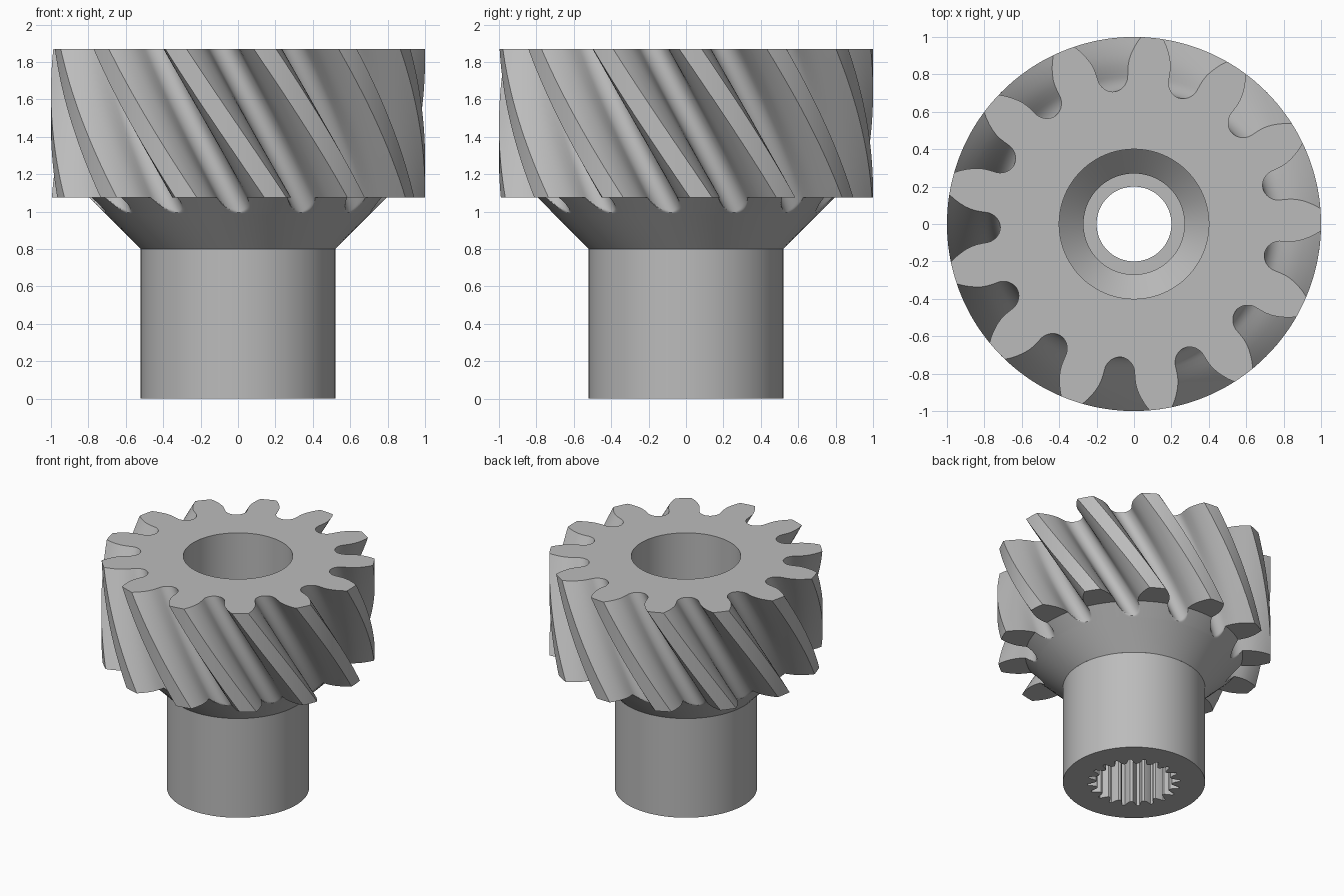
import bpy, bmesh
from math import sin, cos, radians, degrees, pi

old = bpy.data.objects.get("Cube")
if old:
    bpy.data.objects.remove(old, do_unlink=True)

steel = bpy.data.materials.new("steel grey")
steel.use_nodes = True
steel.diffuse_color = (0.5, 0.5, 0.5, 1)
steel.node_tree.nodes["Principled BSDF"].inputs["Base Color"].default_value = (0.5, 0.5, 0.5, 1)

TEETH, SPLINES = 13, 20
TOP, UNDER, NECK = 1.87, 1.075, 0.8
SHAFT_R = 0.52
TWIST = radians(31) / (TOP - UNDER)


def loft(name, rings):
    """Skin a list of rings; each ring is a list of (angle, radius, z)."""
    bm = bmesh.new()
    loops = [[bm.verts.new((r * cos(a), r * sin(a), z)) for a, r, z in ring] for ring in rings]
    for low, high in zip(loops, loops[1:]):
        n = len(low)
        for i in range(n):
            j = (i + 1) % n
            bm.faces.new((low[i], low[j], high[j], high[i]))
    bmesh.ops.remove_doubles(bm, verts=bm.verts, dist=1e-5)
    bmesh.ops.dissolve_degenerate(bm, edges=bm.edges, dist=1e-6)
    mesh = bpy.data.meshes.new(name)
    bm.to_mesh(mesh)
    bm.free()
    obj = bpy.data.objects.new(name, mesh)
    bpy.context.collection.objects.link(obj)
    mesh.materials.append(steel)
    bpy.ops.object.select_all(action="DESELECT")
    obj.select_set(True)
    bpy.context.view_layer.objects.active = obj
    bpy.ops.object.shade_smooth_by_angle(angle=radians(32))
    return obj


# Tooth gap: a round root, then convex flanks opening to the tip
root = [(degrees(0.08 * sin(t) / 0.785), 0.795 - 0.08 * cos(t))
        for t in [k * pi / 18 for k in range(10)]]
flank = [(5.95, 0.82), (6.15, 0.85), (6.6, 0.88), (7.3, 0.91),
         (8.2, 0.94), (9.2, 0.97), (10.4, 1.0)]
tip = [(11.6, 1.0), (12.7, 1.0)]
half = root + flank + tip
pitch = 360 / TEETH
gap = [(-a, r) for a, r in reversed(half[1:])] + half + [(pitch / 2, 1.0)]
profile = [(radians(264.4 + k * pitch + a), r) for k in range(TEETH) for a, r in gap]


def gear_ring(z, limit):
    turn = (TOP - z) * TWIST
    return [(a + turn, min(r, limit), z) for a, r in profile]


def round_ring(r, z):
    return [(a, r, z) for a, _ in profile]


# Helical head: conical neck with run-out grooves, toothed rim, stepped bore
rings = [gear_ring(NECK, SHAFT_R)]
for k in range(17):
    z = 0.985 + (UNDER - 0.985) * k / 16
    rings.append(gear_ring(z, SHAFT_R + z - NECK))
LAYERS = 28
for k in range(LAYERS + 1):
    rings.append(gear_ring(UNDER + (TOP - UNDER) * k / LAYERS, 1.0))
for r, z in [(0.4, TOP), (0.4, 0.95), (0.29, 0.84), (0.27, 0.82),
             (0.27, 0.65), (0.2, 0.65), (0.2, 0.55)]:
    rings.append(round_ring(r, z))
loft("helical_gear_head", rings)

# Shaft with internal splines opening at the bottom
tooth = [(0, 0.275), (0.12, 0.278), (0.27, 0.3), (0.4, 0.338),
         (0.6, 0.338), (0.73, 0.3), (0.88, 0.278)]
spline = [((k + f) * 2 * pi / SPLINES, r) for k in range(SPLINES) for f, r in tooth]


def shaft_ring(z, radius=None):
    return [(a, radius or r, z) for a, r in spline]


loft("splined_shaft", [shaft_ring(0.55, 0.2), shaft_ring(0.55), shaft_ring(0),
                       shaft_ring(0, SHAFT_R), shaft_ring(NECK, SHAFT_R)])
